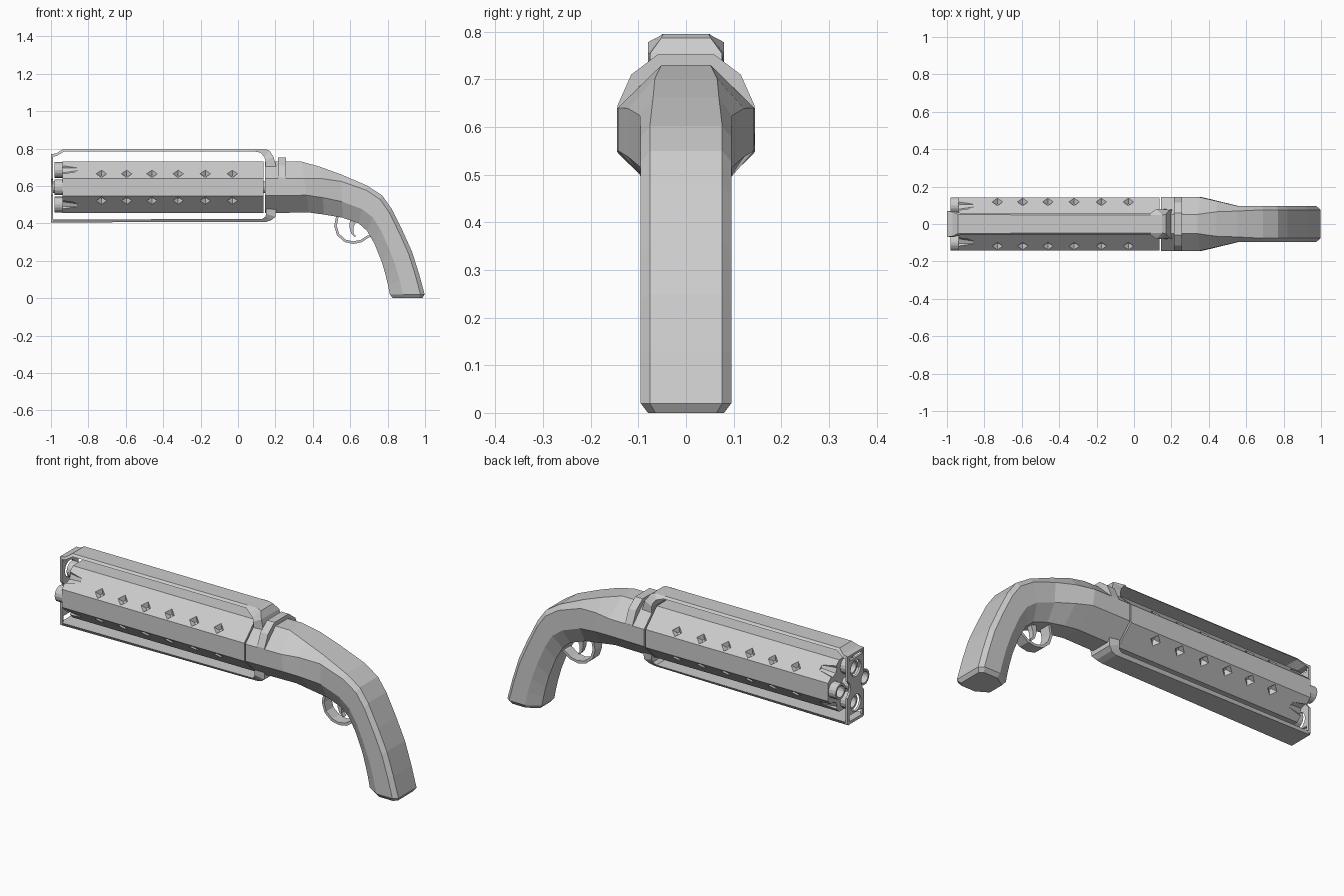
import bpy, bmesh, math
from mathutils import Vector, Matrix

if "Cube" in bpy.data.objects:
    bpy.data.objects.remove(bpy.data.objects["Cube"])

ZC = 0.593  # height of the barrel axis
grey = bpy.data.materials.new("light grey metal")
grey.diffuse_color = (0.6, 0.6, 0.6, 1)
grey.use_nodes = True
grey.node_tree.nodes["Principled BSDF"].inputs["Base Color"].default_value = grey.diffuse_color


def finish(name, bm, hidden=False):
    bmesh.ops.recalc_face_normals(bm, faces=bm.faces)
    me = bpy.data.meshes.new(name)
    bm.to_mesh(me)
    bm.free()
    me.materials.append(grey)
    ob = bpy.data.objects.new(name, me)
    bpy.context.collection.objects.link(ob)
    ob.hide_render = hidden
    if hidden:
        ob.hide_viewport = True
    return ob


def loft(name, rings, closed=False):
    """Skin a list of equal-length point rings; cap the ends unless closed."""
    bm = bmesh.new()
    vs = [[bm.verts.new(p) for p in r] for r in rings]
    n = len(vs[0])
    pairs = list(zip(vs, vs[1:])) + ([(vs[-1], vs[0])] if closed else [])
    for a, b in pairs:
        for i in range(n):
            j = (i + 1) % n
            bm.faces.new((a[i], a[j], b[j], b[i]))
    if not closed:
        bm.faces.new(vs[0])
        bm.faces.new(vs[-1])
    return finish(name, bm)


def strap(name, stations):
    """Flat band: stations of (outer xz, inner xz, outer half width, inner half width)."""
    return loft(name, [[(o[0], -w, o[1]), (o[0], w, o[1]), (i[0], v, i[1]), (i[0], -v, i[1])]
                       for o, i, w, v in stations])


def cut(ob, bm, name):
    m = ob.modifiers.new("cut", 'BOOLEAN')
    m.operation, m.solver = 'DIFFERENCE', 'EXACT'
    m.object = finish(name, bm, True)


def cone(bm, loc, direction, r1, r2, depth, seg):
    rot = Vector(direction).to_track_quat('Z', 'X').to_matrix().to_4x4()
    bmesh.ops.create_cone(bm, cap_ends=True, segments=seg, radius1=r1, radius2=r2,
                          depth=depth, matrix=Matrix.Translation(loc) @ rot)


def box(bm, lo, hi):
    c = [(a + b) / 2 for a, b in zip(lo, hi)]
    s = [b - a for a, b in zip(lo, hi)]
    bmesh.ops.create_cube(bm, size=1, matrix=Matrix.Translation(c) @ Matrix.Diagonal((*s, 1)))


# octagonal barrel block
octo = [(.05, .138), (.143, .048), (.143, -.048), (.05, -.138),
        (-.05, -.138), (-.143, -.048), (-.143, .048), (-.05, .138)]
barrel = loft("barrel_block", [[(x, y, ZC + z) for y, z in octo] for x in (-.937, .137)])

# pyramid notches along the four diagonals, and short flutes at the muzzle
bm = bmesh.new()
for sy in (-1, 1):
    for sz in (-1, 1):
        for x in (-.73, -.595, -.46, -.32, -.175, -.03):
            cone(bm, (x, sy * .121, ZC + sz * .075), (0, -sy, -sz), .055, .008, .055, 4)
        cone(bm, (-.92, sy * .105, ZC + sz * .103), (1, 0, 0), .045, .02, .12, 8)
cut(barrel, bm, "notch_cutter")

# four hollow muzzles
for k, (y, z) in enumerate([(0, .092), (0, -.092), (.1, 0), (-.1, 0)]):
    rings = []
    for x, r in ((-.90, .042), (-.98, .042), (-.98, .031), (-.938, .031)):
        rings.append([(x, y + r * math.cos(a * math.pi / 8), ZC + z + r * math.sin(a * math.pi / 8))
                      for a in range(16)])
    loft(f"muzzle_{k + 1}", rings)

# centre pin joining front plate, barrels and receiver
bm = bmesh.new()
cone(bm, (-.42, 0, ZC), (1, 0, 0), .03, .03, 1.14, 12)
finish("centre_pin", bm)

# front plate with windows and muzzle openings
bm = bmesh.new()
box(bm, (-1, -.07, .41), (-.988, .07, .77))
plate = finish("front_plate", bm)
bm = bmesh.new()
for s in (-1, 1):
    cone(bm, (-.99, 0, ZC + s * .092), (1, 0, 0), .044, .044, .1, 16)
    cone(bm, (-.99, s * .1, ZC), (1, 0, 0), .055, .055, .1, 16)
box(bm, (-1.05, -.055, .742), (-.95, .055, .762))
box(bm, (-1.05, -.055, .42), (-.95, .055, .452))
cut(plate, bm, "plate_cutter")

# top and bottom straps bending into the receiver
strap("top_strap", [((-1, .77), (-.998, .755), .068, .07), ((-.97, .774), (-.97, .76), .065, .07),
                    ((-.94, .795), (-.93, .783), .05, .06), ((.09, .795), (.09, .784), .048, .06),
                    ((.15, .795), (.12, .778), .048, .08), ((.17, .787), (.14, .755), .052, .08),
                    ((.19, .755), (.147, .735), .075, .08), ((.205, .70), (.147, .70), .078, .08)])
strap("bottom_strap", [((-1, .405), (-1, .42), .065, .07), ((.15, .408), (.13, .424), .05, .065),
                       ((.18, .418), (.147, .436), .055, .07), ((.2, .435), (.15, .45), .065, .075),
                       ((.205, .48), (.15, .48), .07, .075)])

# receiver flowing into the curved grip
wide, grip = (.36, .33, .66, .36), (.8, .12, .62, .55)
stations = [((.145, .73), (.145, .455), .145, 0), ((.34, .73), (.38, .458), .143, 0),
            ((.44, .702), (.46, .447), .122, .4), ((.55, .662), (.56, .43), .097, .8),
            ((.69, .602), (.645, .40), .095, 1), ((.77, .55), (.69, .36), .095, 1),
            ((.82, .48), (.73, .29), .095, 1), ((.88, .36), (.77, .19), .095, 1),
            ((.93, .25), (.79, .12), .095, 1), ((.968, .13), (.802, .07), .095, 1),
            ((.998, .02), (.812, .02), .095, 1), ((.985, 0), (.828, 0), .08, 1)]
rings = []
for top, bot, w, k in stations:
    f0, t1, t2, f1 = [a + (b - a) * k for a, b in zip(wide, grip)]
    half = [(0, f0), (t1, 1), (t2, 1), (1, f1)]
    loop = half + [(t, -f) for t, f in reversed(half)]
    rings.append([(top[0] + (bot[0] - top[0]) * t, f * w, top[1] + (bot[1] - top[1]) * t)
                  for t, f in loop])
loft("receiver_and_grip", rings)

# raised band over the receiver
band = [(-.144, .60), (-.144, .645), (-.115, .71), (-.06, .752),
        (.06, .752), (.115, .71), (.144, .645), (.144, .60)]
loft("receiver_band", [[(x, y, z) for y, z in band] for x in (.213, .257)])

# trigger guard hoop
pts = [(.525, .44), (.514, .385), (.53, .335), (.57, .30), (.615, .29), (.66, .298), (.70, .325), (.725, .33)]
c = Vector((.615, .40))
guard = []
for p in pts:
    q = Vector(p) + (c - Vector(p)).normalized() * .014
    guard.append((p, q, .03, .03))
strap("trigger_guard", guard)

# trigger
strap("trigger", [((.60, .43), (.64, .43), .015, .015), ((.595, .38), (.618, .38), .014, .014),
                  ((.605, .345), (.617, .347), .012, .012), ((.625, .325), (.63, .33), .01, .01)])
